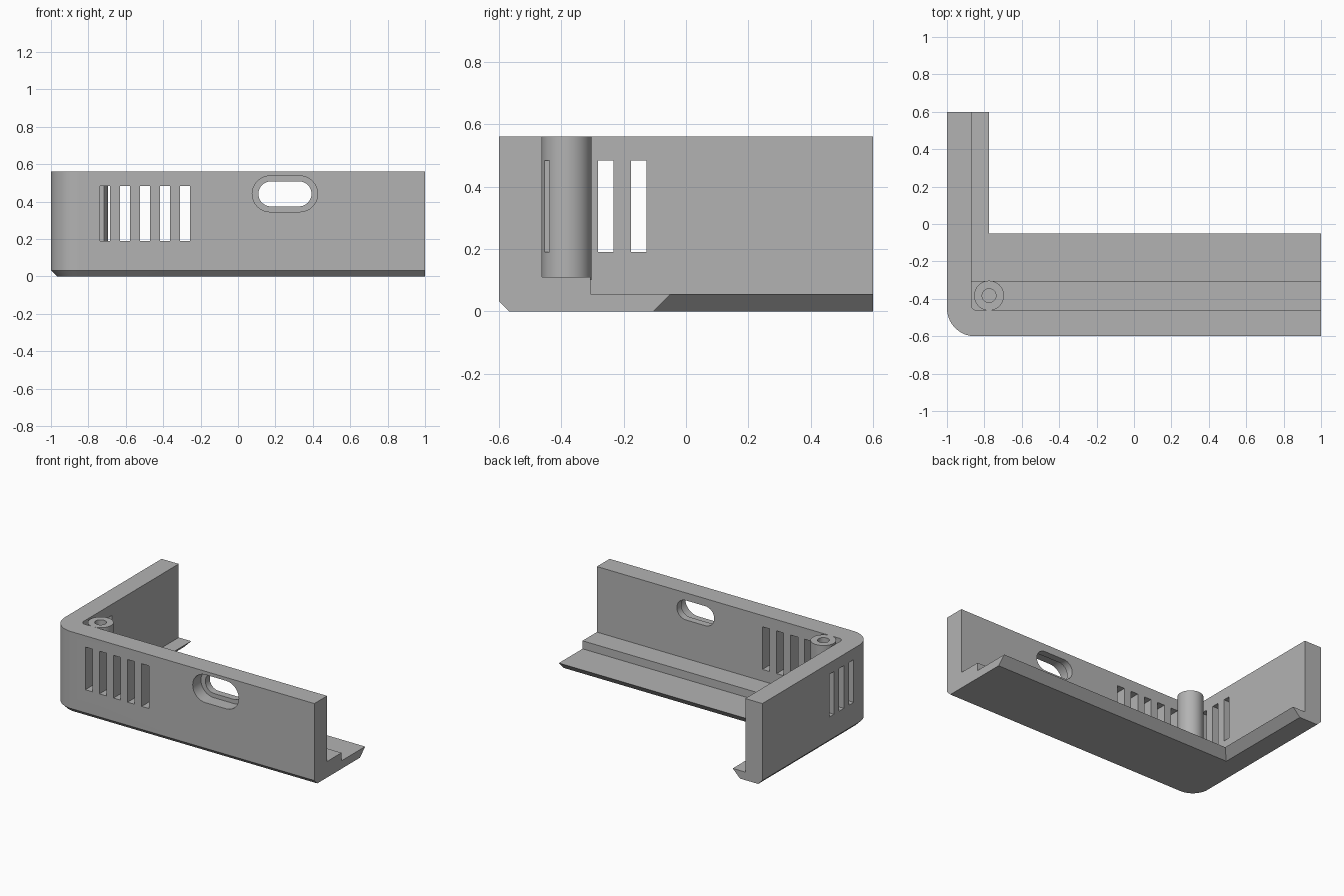
import bpy, bmesh
from math import cos, sin, pi
from mathutils import Matrix

if "Cube" in bpy.data.objects:
    bpy.data.objects.remove(bpy.data.objects["Cube"], do_unlink=True)

HEIGHT, LIP, STEP = 0.56, 0.055, 0.11
CHAMFER, RADIUS = 0.032, 0.15
BACK = 0.6
POST = (-0.775, -0.383)

grey = bpy.data.materials.new("light_grey")
grey.use_nodes = True
colour = (0.45, 0.45, 0.45, 1)
grey.diffuse_color = colour
grey.node_tree.nodes["Principled BSDF"].inputs["Base Color"].default_value = colour


def arc(cx, cy, r, start, end, steps=16):
    return [(cx + r * cos(start + (end - start) * i / steps),
             cy + r * sin(start + (end - start) * i / steps)) for i in range(steps + 1)]


def loft(name, layers):
    """Closed solid from stacked outlines, each given as (points, z)."""
    bm = bmesh.new()
    rings = [[bm.verts.new((x, y, z)) for x, y in pts] for pts, z in layers]
    bm.faces.new(rings[0][::-1])
    bm.faces.new(rings[-1])
    for low, high in zip(rings, rings[1:]):
        for i in range(len(low)):
            j = (i + 1) % len(low)
            bm.faces.new((low[i], low[j], high[j], high[i]))
    bmesh.ops.recalc_face_normals(bm, faces=bm.faces)
    mesh = bpy.data.meshes.new(name)
    bm.to_mesh(mesh)
    bm.free()
    mesh.materials.append(grey)
    obj = bpy.data.objects.new(name, mesh)
    bpy.context.collection.objects.link(obj)
    return obj


def box(name, x0, x1, y0, y1, z0, z1):
    pts = [(x0, y0), (x1, y0), (x1, y1), (x0, y1)]
    return loft(name, [(pts, z0), (pts, z1)])


def oval(name, half, r, y0, y1):
    """Stadium cutter running along y through the front wall."""
    pts = arc(half - r, 0, r, -pi / 2, pi / 2) + arc(r - half, 0, r, pi / 2, 3 * pi / 2)
    obj = loft(name, [(pts, -y1), (pts, -y0)])
    obj.data.transform(Matrix.Translation((0.251, 0, 0.441)) @ Matrix.Rotation(pi / 2, 4, "X"))
    return obj


def cut(target, cutters):
    for c in cutters:
        mod = target.modifiers.new("cut", "BOOLEAN")
        mod.operation, mod.solver, mod.object = "DIFFERENCE", "EXACT", c
        bpy.context.view_layer.objects.active = target
        bpy.ops.object.modifier_apply(modifier=mod.name)


def corner_plan(inset, lip_x, lip_y):
    """L-shaped plan with a rounded outer corner."""
    c = (-1 + RADIUS, -BACK + RADIUS)
    return arc(*c, RADIUS - inset, pi, 1.5 * pi) + [
        (1, -BACK + inset), (1, lip_y), (lip_x, lip_y), (lip_x, BACK), (-1 + inset, BACK)]


# L-shaped block: chamfered outside, lip undercut at 45 degrees
lip_x, lip_y = -0.775, -0.05
shell = loft("corner_shell", [
    (corner_plan(CHAMFER, lip_x - LIP, lip_y - LIP), 0),
    (corner_plan(0, lip_x - LIP + CHAMFER, lip_y - LIP + CHAMFER), CHAMFER),
    (corner_plan(0, lip_x, lip_y), LIP),
    (corner_plan(0, lip_x, lip_y), HEIGHT)])

# Hollow above the raised step, and the lower ledge behind it
r = 0.03
room_plan = arc(-0.87 + r, -0.462 + r, r, pi, 1.5 * pi, 8) + [(1.2, -0.462), (1.2, 0.8), (-0.87, 0.8)]
room = loft("room_cutter", [(room_plan, STEP), (room_plan, 1)])
ledge = box("ledge_cutter", -0.87, 1.2, -0.306, 0.8, LIP, 1)

# Vent slots through both walls
slots = [box("front_slot_cutter", x - 0.027, x + 0.027, -0.7, -0.438, 0.19, 0.483)
         for x in [-0.284 - 0.107 * i for i in range(5)]]
slots += [box("side_slot_cutter", -1.1, -0.845, y - 0.025, y + 0.025, 0.19, 0.483)
          for y in [-0.151 - 0.107 * i for i in range(3)]]

# Oval port with a wider recess on the outside
port = oval("port_cutter", 0.142, 0.067, -0.7, -0.4)
recess = oval("recess_cutter", 0.175, 0.096, -0.7, -0.51)
cut(shell, [room, ledge, port, recess] + slots)

# Hollow screw post in the corner
ring = arc(*POST, 0.08, 0, 2 * pi, 48)[:-1]
post = loft("screw_post", [(ring, STEP - 0.01), (ring, HEIGHT)])
hole_ring = arc(*POST, 0.037, 0, 2 * pi, 32)[:-1]
hole = loft("hole_cutter", [(hole_ring, STEP + 0.02), (hole_ring, 1)])
cut(post, [hole] + slots)

for helper in [room, ledge, port, recess, hole] + slots:
    bpy.data.objects.remove(helper, do_unlink=True)

# Smooth curved faces while keeping flats flat
for obj in (shell, post):
    bpy.ops.object.select_all(action="DESELECT")
    obj.select_set(True)
    bpy.context.view_layer.objects.active = obj
    bpy.ops.object.shade_smooth_by_angle(angle=pi / 6)
    mod = obj.modifiers.new("weighted_normals", "WEIGHTED_NORMAL")
    mod.keep_sharp = True
